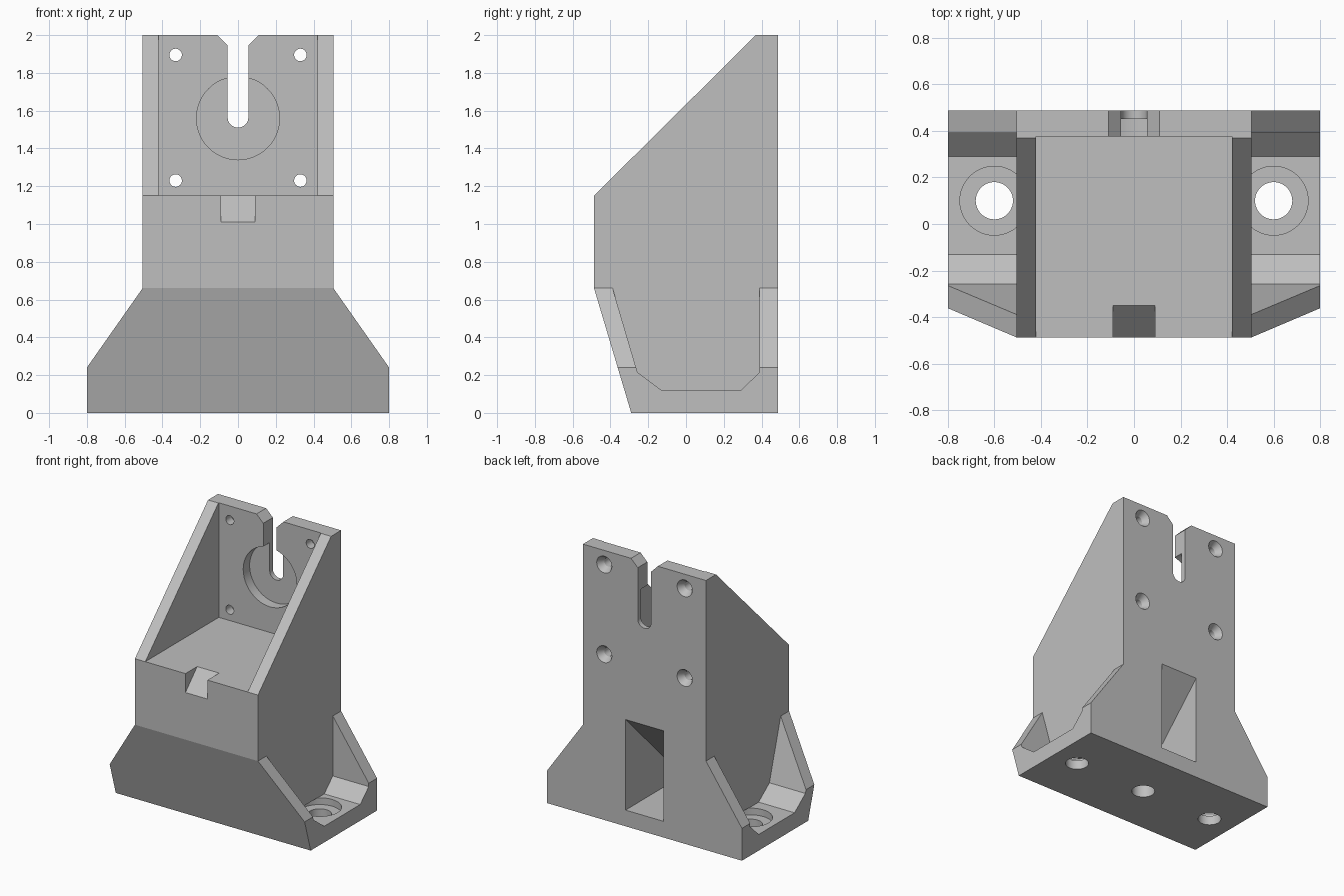
import bpy, bmesh, math
from mathutils import Matrix

cube = bpy.data.objects.get("Cube")
if cube:
    bpy.data.objects.remove(cube, do_unlink=True)

gray = bpy.data.materials.new("plain gray")
gray.use_nodes = True
color = (0.52, 0.52, 0.52, 1)
gray.diffuse_color = color
gray.node_tree.nodes["Principled BSDF"].inputs["Base Color"].default_value = color


def add_object(name, bm):
    bmesh.ops.recalc_face_normals(bm, faces=bm.faces)
    mesh = bpy.data.meshes.new(name)
    bm.to_mesh(mesh)
    bm.free()
    mesh.materials.append(gray)
    obj = bpy.data.objects.new(name, mesh)
    bpy.context.collection.objects.link(obj)
    return obj


def prism(name, outline, axis, low, high):
    """Extrude a (y, z) outline along x, or an (x, z) outline along y."""
    bm = bmesh.new()
    place = (lambda a, b: (low, a, b)) if axis == "x" else (lambda a, b: (a, low, b))
    face = bm.faces.new([bm.verts.new(place(a, b)) for a, b in outline])
    grown = bmesh.ops.extrude_face_region(bm, geom=[face])["geom"]
    step = (high - low, 0, 0) if axis == "x" else (0, high - low, 0)
    bmesh.ops.translate(bm, vec=step, verts=[v for v in grown if isinstance(v, bmesh.types.BMVert)])
    return add_object(name, bm)


def rod(name, axis, a, b, low, high, r_low, r_high=None):
    """Cylinder or cone along z at (x, y), or along y at (x, z)."""
    bm = bmesh.new()
    bmesh.ops.create_cone(bm, cap_ends=True, segments=48, radius1=r_low,
                          radius2=r_high or r_low, depth=high - low)
    mid = (low + high) / 2
    if axis == "z":
        m = Matrix.Translation((a, b, mid))
    else:
        m = Matrix.Translation((a, mid, b)) @ Matrix.Rotation(-math.pi / 2, 4, "X")
    bmesh.ops.transform(bm, matrix=m, verts=bm.verts)
    return add_object(name, bm)


def combine(target, tool, operation="DIFFERENCE"):
    tool.hide_render = True
    mod = target.modifiers.new(tool.name, "BOOLEAN")
    mod.operation, mod.solver, mod.object = operation, "EXACT", tool
    bpy.context.view_layer.objects.active = target
    bpy.ops.object.modifier_apply(modifier=mod.name)
    bpy.data.objects.remove(tool, do_unlink=True)


BACK = 0.487
BODY = 0.505      # half width of the upright
PLATE = 0.375     # front of the back plate
FLOOR = 0.12      # height of the foot pockets

# Side profile of the whole bracket
bracket = prism("mount_bracket", [
    (-0.29, 0), (BACK, 0), (BACK, 2), (0.37, 2), (-BACK, 1.15), (-BACK, 0.66),
], "x", -0.9, 0.9)

# Pockets beside the upright, above each foot
for side in (-1, 1):
    combine(bracket, prism("foot_pocket", [
        (-0.13, FLOOR), (0.29, FLOOR), (0.39, 0.215), (0.39, 0.8),
        (-0.43, 0.8), (-0.257, 0.215),
    ], "x", side * BODY, side))

# Front outline: wide foot tapering into the upright
half = [(0.8, -0.1), (0.8, 0.24), (BODY, 0.66), (BODY, 2.1)]
outline = half + [(-x, z) for x, z in reversed(half)]
combine(bracket, prism("front_outline", outline, "y", -1, 1), "INTERSECT")

# Upper bay between the side walls, and the sloped front notch
combine(bracket, prism("upper_bay", [
    (-1, 1.15), (PLATE, 1.15), (PLATE, 2.2), (-1, 2.2)], "x", -0.42, 0.42))
combine(bracket, prism("front_notch", [
    (-0.55, 0.945), (-0.345, 1.155), (-0.345, 1.3), (-0.55, 1.3)], "x", -0.09, 0.09))

# Round recess and open slot in the back plate
combine(bracket, rod("round_recess", "y", 0, 1.56, 0.3, 0.45, 0.22))
slot = [(0.165, 2.055), (0.11, 2), (0.055, 1.945)]
arc = [(0.055 * math.cos(t), 1.565 - 0.055 * math.sin(t))
       for t in (math.pi * i / 16 for i in range(17))]
slot += arc + [(-x, z) for x, z in reversed(slot)]
combine(bracket, prism("cable_slot", slot, "y", 0.2, 0.7))

# Screw holes, countersunk from behind
for x in (-0.33, 0.33):
    for z in (1.23, 1.895):
        combine(bracket, rod("screw_hole", "y", x, z, 0.3, 0.6, 0.033))
        combine(bracket, rod("countersink", "y", x, z, 0.44, 0.5, 0.033, 0.07))

# Wedge-shaped opening in the back
combine(bracket, prism("back_opening", [
    (-0.13, FLOOR), (0.6, FLOOR), (0.6, 0.905), (-0.13, 0.175)], "x", -0.155, 0.155))

# Bolt holes through the foot, with shallow counterbores at the sides
for x in (-0.6, 0, 0.6):
    combine(bracket, rod("bolt_hole", "z", x, 0.1, -0.1, FLOOR + 0.03, 0.08))
    if x:
        combine(bracket, rod("counterbore", "z", x, 0.1, 0.07, FLOOR + 0.002, 0.148))

bpy.ops.object.select_all(action="DESELECT")
bracket.select_set(True)
bpy.context.view_layer.objects.active = bracket
bpy.ops.object.shade_smooth_by_angle(angle=math.radians(15))
